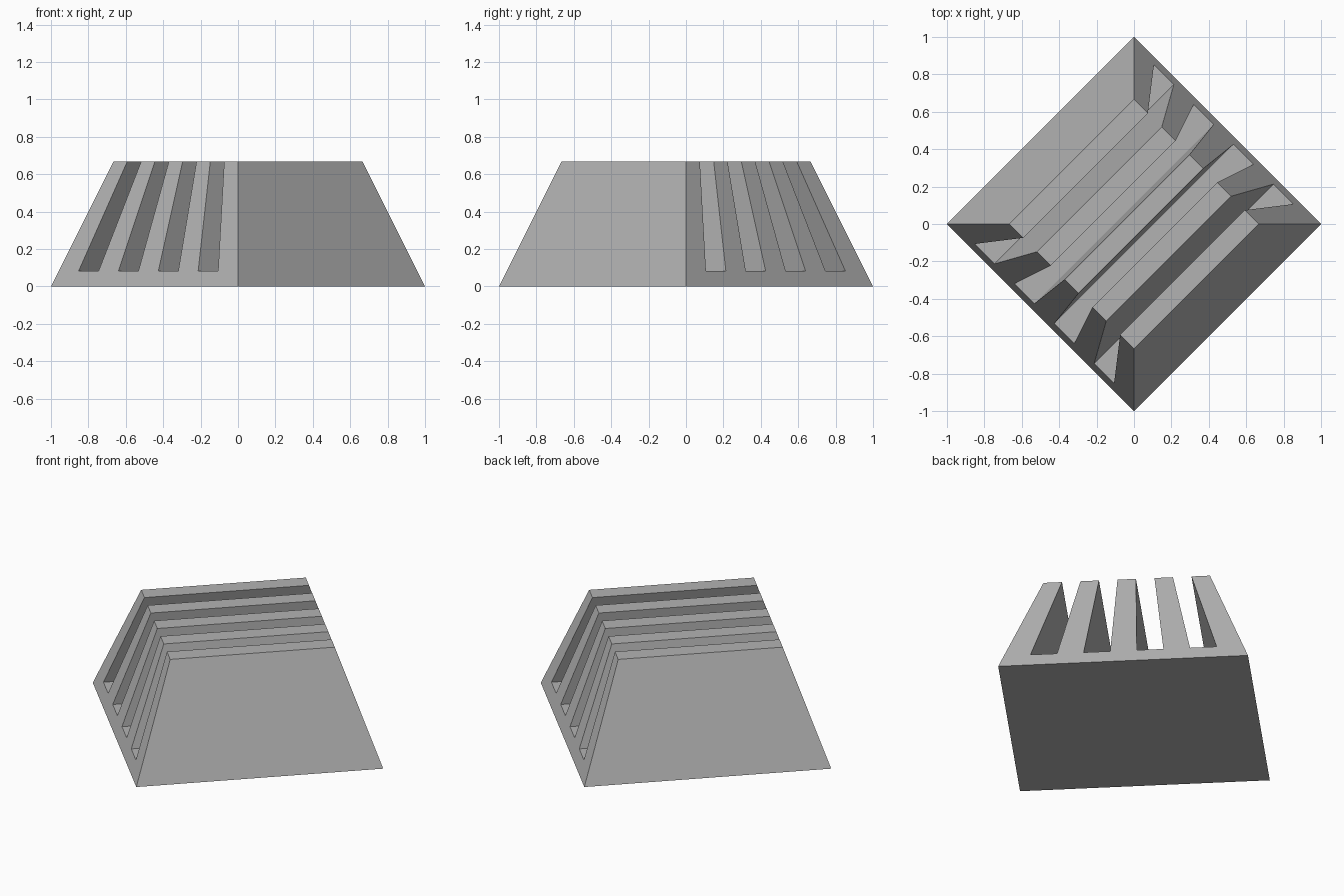
import bpy, bmesh

if "Cube" in bpy.data.objects:
    bpy.data.objects.remove(bpy.data.objects["Cube"])

HEIGHT = 0.667      # top of the ribs
FLOOR = 0.083       # floor of the slots
STRIPS = 9          # five ribs and four slots, all equally wide


def corner(strip, z, end):
    """Point on a slotted end face of the square frustum, turned 45 degrees."""
    s = 1 - z / 2
    u = s * (2 * strip / STRIPS - 1)
    v = s * end
    return ((u + v) / 2, (v - u) / 2, z)


# Comb profile: base edge, then ribs and slots from right to left
profile = [(0, 0), (STRIPS, 0), (STRIPS, HEIGHT)]
for k in range(STRIPS - 1, 0, -2):
    profile += [(k, HEIGHT), (k, FLOOR), (k - 1, FLOOR), (k - 1, HEIGHT)]
profile.append((0, HEIGHT))

# Join the two sloping comb faces with walls, rib tops and slot floors
bm = bmesh.new()
front = [bm.verts.new(corner(k, z, -1)) for k, z in profile]
back = [bm.verts.new(corner(k, z, 1)) for k, z in profile]
bm.faces.new(front)
bm.faces.new(back[::-1])
n = len(profile)
for i in range(n):
    j = (i + 1) % n
    bm.faces.new((front[j], front[i], back[i], back[j]))
bmesh.ops.recalc_face_normals(bm, faces=bm.faces[:])

mesh = bpy.data.meshes.new("slotted_frustum")
bm.to_mesh(mesh)
bm.free()

# Mid grey surface
grey = bpy.data.materials.new("mid_grey")
grey.diffuse_color = (0.45, 0.45, 0.45, 1)
grey.use_nodes = True
grey.node_tree.nodes["Principled BSDF"].inputs["Base Color"].default_value = grey.diffuse_color
mesh.materials.append(grey)
bpy.context.collection.objects.link(bpy.data.objects.new("slotted_frustum", mesh))
